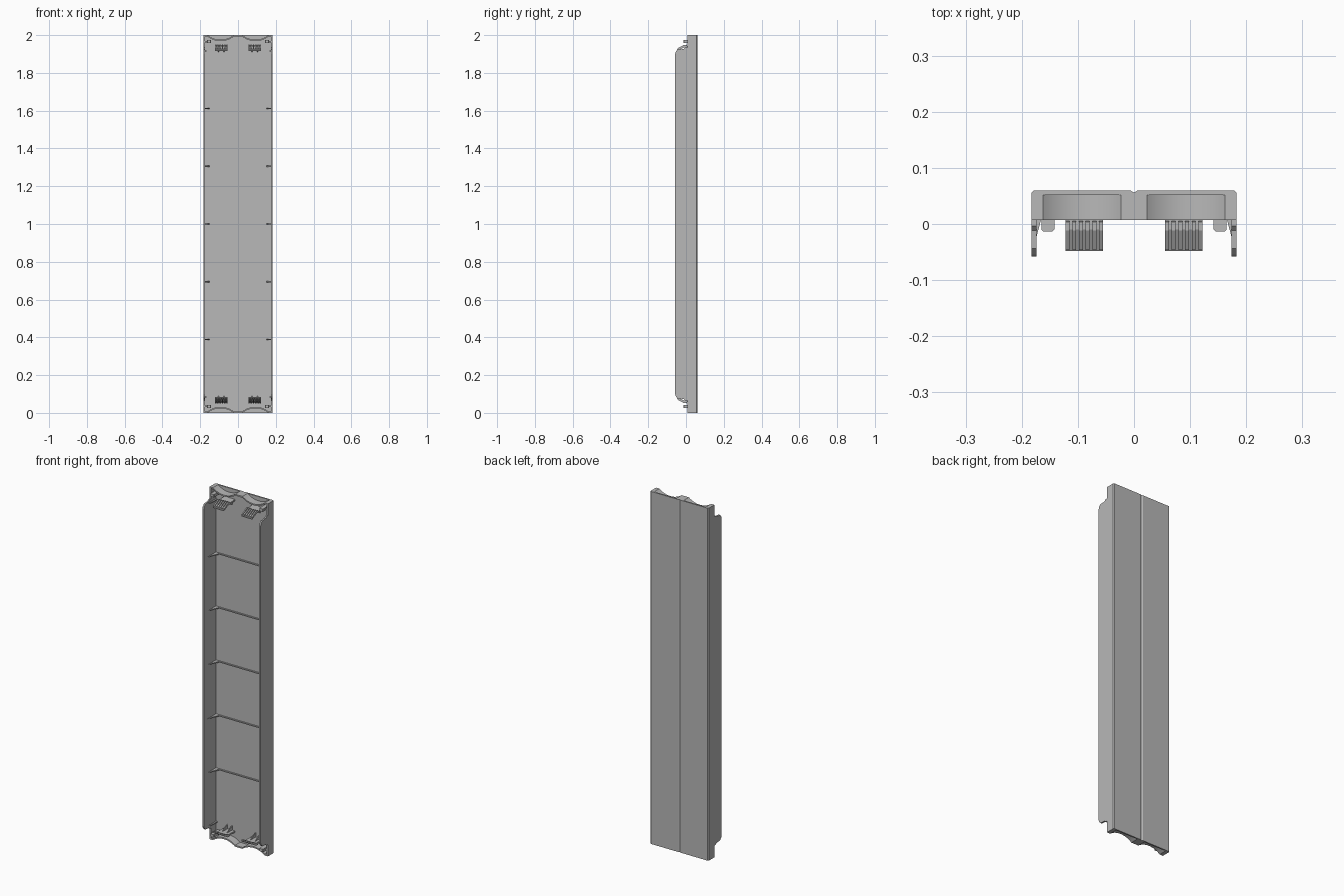
import bpy, bmesh, math

if "Cube" in bpy.data.objects:
    bpy.data.objects.remove(bpy.data.objects["Cube"])

grey = bpy.data.materials.new("light grey plastic")
grey.diffuse_color = (0.48, 0.48, 0.48, 1)
grey.use_nodes = True
grey.node_tree.nodes["Principled BSDF"].inputs["Base Color"].default_value = grey.diffuse_color


def prism(name, pts, axis, a, b, smooth=False):
    """Extrude a 2D outline from a to b along an axis."""
    place = {"x": lambda p, t: (t, p[0], p[1]),
             "y": lambda p, t: (p[0], t, p[1]),
             "z": lambda p, t: (p[0], p[1], t)}[axis]
    bm = bmesh.new()
    lo = [bm.verts.new(place(p, a)) for p in pts]
    hi = [bm.verts.new(place(p, b)) for p in pts]
    n = len(pts)
    bm.faces.new(lo)
    bm.faces.new(hi[::-1])
    for i in range(n):
        bm.faces.new((lo[i], hi[i], hi[(i + 1) % n], lo[(i + 1) % n]))
    bmesh.ops.recalc_face_normals(bm, faces=bm.faces[:])
    mesh = bpy.data.meshes.new(name)
    bm.to_mesh(mesh)
    bm.free()
    ob = bpy.data.objects.new(name, mesh)
    bpy.context.collection.objects.link(ob)
    mesh.materials.append(grey)
    if smooth:
        bpy.ops.object.select_all(action="DESELECT")
        ob.select_set(True)
        bpy.context.view_layer.objects.active = ob
        bpy.ops.object.shade_smooth_by_angle(angle=math.radians(30))
    return ob


def box(name, x0, x1, y0, y1, z0, z1):
    return prism(name, [(x0, y0), (x1, y0), (x1, y1), (x0, y1)], "z", z0, z1)


W, T = 0.183, 0.009          # half width, wall thickness
BACK, FLOOR, RIM, LIP = 0.060, 0.052, 0.007, -0.058

# Channel shell: back panel with bevelled corners and a centre groove
half = [(0.007, BACK), (W - 0.005, BACK), (W, BACK - 0.005), (W, RIM),
        (W - T, RIM), (W - T, FLOOR)]
shell = [(0, BACK - 0.004)] + half + [(-x, y) for x, y in half[::-1]]
prism("panel_shell", shell, "z", 0, 2)

# Side skirts with chamfered corners and a small step near the rim
top = [(LIP, 1.90), (LIP + 0.004, 1.912), (LIP + 0.014, 1.923),
       (-0.012, 1.926), (-0.004, 1.934), (RIM, 1.934)]
skirt = top + [(y, 2 - z) for y, z in top[::-1]]
for s in (-1, 1):
    prism("side_skirt", skirt, "x", s * (W - T), s * W)

# Cross ribs with tapered gussets running up the skirts
rib = [(0.150, 0.045), (0.166, 0.008), (W - T + 0.001, -0.028),
       (W - T + 0.001, FLOOR + 0.002)]
rib = rib + [(-x, y) for x, y in rib[::-1]]
for i in range(5):
    z = 1 + (i - 2) * 0.306
    prism("cross_rib", rib, "z", z - 0.003, z + 0.003)

# Scalloped end wall outline: two shallow round pockets
CX, R, DIP = 0.0925, 0.0695, 0.024


def scallop(x):
    d = abs(abs(x) - CX)
    rad = (R * R + DIP * DIP) / (2 * DIP)
    return max(0.0, math.sqrt(rad * rad - d * d) - (rad - DIP)) if d < R else 0.0


xs = [-W + T / 2]
for c in (-CX, CX):
    xs += [c - R + 2 * R * i / 20 for i in range(21)]
xs.append(W - T / 2)

for end in (0, 1):
    def Z(z):
        return z if end else 2 - z

    outer = [(x, Z(2 - scallop(x))) for x in xs]
    inner = [(x, Z(1.992 - scallop(x))) for x in xs]
    prism("end_wall", outer + inner[::-1], "y", RIM, FLOOR + 0.002, smooth=True)

    for s in (-1, 1):
        # Slanted latch tongue with grip ridges on its outer face
        x0, x1 = 0.055, 0.122
        tongue = [(FLOOR + 0.002, Z(1.945)), (-0.010, Z(1.942)), (-0.048, Z(1.922)),
                  (-0.048, Z(1.916)), (-0.010, Z(1.934)), (FLOOR + 0.002, Z(1.936))]
        prism("latch_tongue", tongue, "x", s * x0, s * x1)
        ridge = [(0.006, Z(1.941)), (0.004, Z(1.949)), (-0.012, Z(1.948)),
                 (-0.046, Z(1.929)), (-0.046, Z(1.921)), (-0.010, Z(1.940))]
        for k in range(6):
            x = x0 + 0.0035 + k * 0.012
            prism("grip_ridge", ridge, "x", s * (x - 0.0035), s * (x + 0.0035))
        # Gussets stiffening the tongue root
        gusset = [(FLOOR + 0.002, Z(1.938)), (-0.005, Z(1.938)),
                  (FLOOR + 0.002, Z(1.910))]
        for x in (0.074, 0.103):
            prism("latch_gusset", gusset, "x", s * (x - 0.002), s * (x + 0.002))

        # Corner locating peg and its bracket to the shell
        peg = [(0.142, 0.052), (0.142, -0.010), (0.145, -0.013),
               (0.162, -0.013), (0.165, -0.010), (0.165, 0.052)]
        prism("corner_peg", [(s * x, y) for x, y in peg], "z", Z(1.957), Z(1.973))
        box("peg_bracket", s * 0.164, s * (W - T + 0.001), RIM, FLOOR + 0.001,
            Z(1.962), Z(1.968))
        # Small wall gusset at each end of the skirt
        fin = [(0.166, RIM), (W - T + 0.001, -0.028), (W - T + 0.001, FLOOR), (0.166, FLOOR)]
        prism("skirt_fin", [(s * x, y) for x, y in fin], "z", Z(1.912), Z(1.918))
